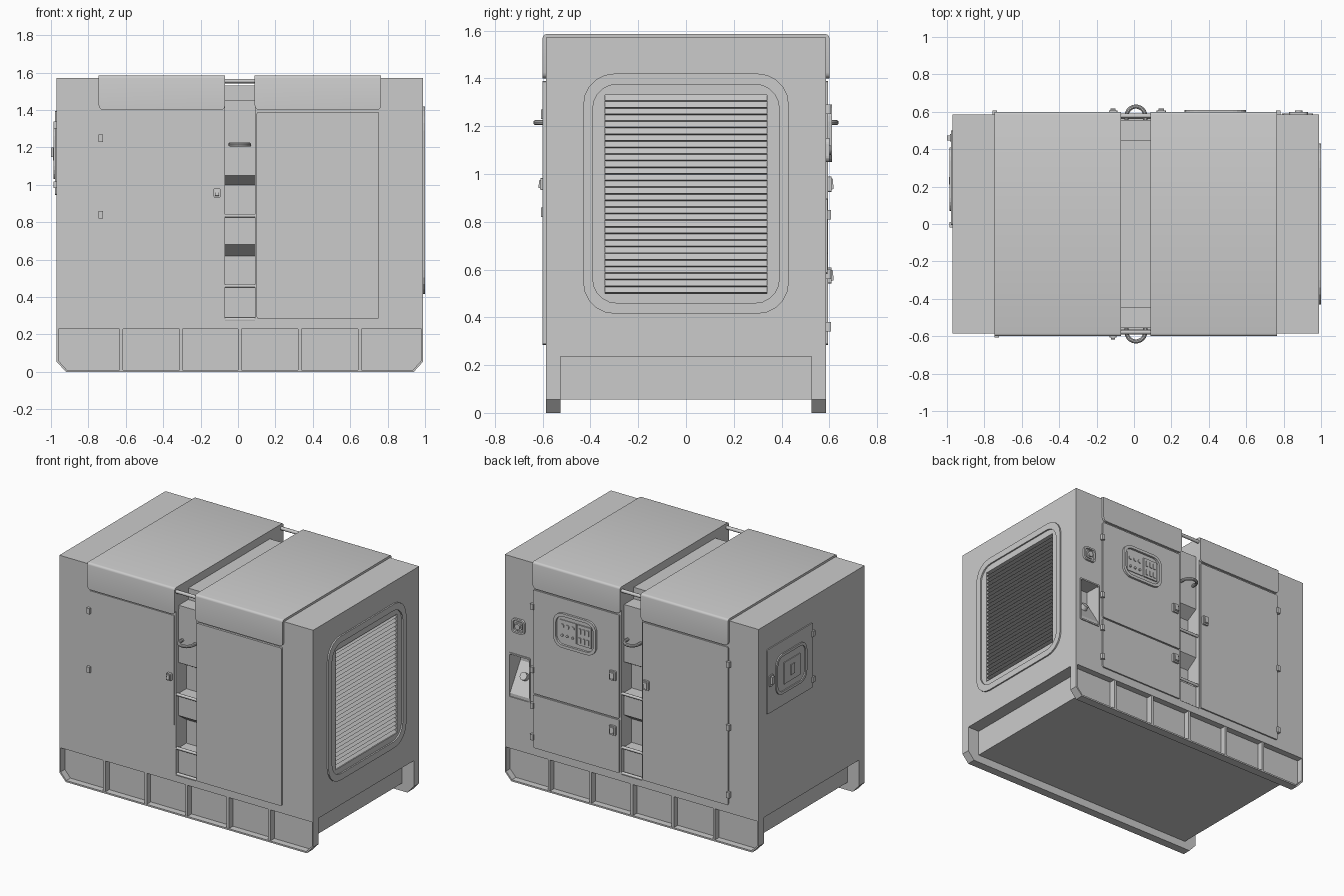
import bpy, bmesh
from math import sin, cos, pi, radians

if "Cube" in bpy.data.objects:
    bpy.data.objects.remove(bpy.data.objects["Cube"])

AX = {'x': lambda p, t: (t, p[0], p[1]), 'y': lambda p, t: (p[0], t, p[1]), 'z': lambda p, t: (p[0], p[1], t)}


def finish(name, bm):
    bmesh.ops.recalc_face_normals(bm, faces=bm.faces)
    me = bpy.data.meshes.new(name)
    bm.to_mesh(me)
    bm.free()
    ob = bpy.data.objects.new(name, me)
    bpy.context.collection.objects.link(ob)
    return ob


def smooth(ob):
    bpy.ops.object.select_all(action='DESELECT')
    ob.select_set(True)
    bpy.context.view_layer.objects.active = ob
    bpy.ops.object.shade_smooth_by_angle(angle=radians(35))
    return ob


def prism(name, pts, axis, a, b):
    """Extrude a closed outline along an axis."""
    bm = bmesh.new()
    lo, hi = ([bm.verts.new(AX[axis](p, t)) for p in pts] for t in (a, b))
    bm.faces.new(lo)
    bm.faces.new(hi)
    n = len(pts)
    for i in range(n):
        j = (i + 1) % n
        bm.faces.new((lo[i], lo[j], hi[j], hi[i]))
    return finish(name, bm)


def ring(name, outer, inner, axis, a, b):
    """Flat frame between two outlines with equal point counts."""
    bm = bmesh.new()
    loops = [[bm.verts.new(AX[axis](p, t)) for p in o] for o, t in ((outer, a), (outer, b), (inner, b), (inner, a))]
    n = len(outer)
    for k in range(4):
        u, v = loops[k], loops[(k + 1) % 4]
        for i in range(n):
            j = (i + 1) % n
            bm.faces.new((u[i], u[j], v[j], v[i]))
    return finish(name, bm)


def box(name, x, y, z):
    return prism(name, [(x[0], y[0]), (x[1], y[0]), (x[1], y[1]), (x[0], y[1])], 'z', *z)


def rrect(u0, u1, v0, v1, r, seg=5):
    pts = []
    for k, (cu, cv) in enumerate(((u1 - r, v1 - r), (u0 + r, v1 - r), (u0 + r, v0 + r), (u1 - r, v0 + r))):
        for i in range(seg + 1):
            t = (k + i / seg) * pi / 2
            pts.append((cu + r * cos(t), cv + r * sin(t)))
    return pts


def circle(u, v, r, n=16):
    return [(u + r * cos(2 * pi * i / n), v + r * sin(2 * pi * i / n)) for i in range(n)]


def bevel(ob, width, seg, test):
    bm = bmesh.new()
    bm.from_mesh(ob.data)
    es = [e for e in bm.edges if test(*(v.co for v in e.verts))]
    bmesh.ops.bevel(bm, geom=es, offset=width, segments=seg, profile=0.5, affect='EDGES')
    bm.to_mesh(ob.data)
    bm.free()
    return ob


def cut(ob, cutter):
    m = ob.modifiers.new('cut', 'BOOLEAN')
    m.object, m.operation, m.solver = cutter, 'DIFFERENCE', 'EXACT'
    bpy.context.view_layer.objects.active = ob
    bpy.ops.object.modifier_apply(modifier=m.name)
    bpy.data.objects.remove(cutter)


# Enclosure halves, leaving a ladder channel between them
box('enclosure_left', (-.97, -.07), (-.585, .585), (.235, 1.57))
right = box('enclosure_right', (.09, .99), (-.585, .585), (.235, 1.57))
cut(right, box('grille_cutter', (.95, 1.1), (-.34, .34), (.5, 1.33)))
cut(right, prism('pocket_cutter', [(.60, .89), (.47, .89), (.47, .80), (.60, .59)], 'x', .80, .95))

# Step channel, stepped profile on both sides
half = [(.585, .235), (.585, .275), (.555, .275), (.555, .455), (.47, .455), (.47, .62), (.555, .68), (.555, .835),
        (.47, .835), (.47, 1.0), (.555, 1.05), (.555, 1.45), (.45, 1.45), (.45, 1.53)]
prism('step_channel', half + [(-y, z) for y, z in reversed(half)], 'x', -.07, .09)

# Roof hoods with rolled edges and clipped lower corners
for name, x0, x1 in (('left', -.745, -.069), ('right', .089, .765)):
    h = box('roof_hood_' + name, (x0, x1), (-.6, .6), (1.4, 1.585))
    bevel(h, .025, 3, lambda a, b: abs(a.y - b.y) > 1 and a.z < 1.5)
    bevel(h, .015, 3, lambda a, b: abs(a.x - b.x) > .5 and min(a.z, b.z) > 1.5)
    smooth(h)

# Radiator grille on the right end
ring('grille_frame', rrect(-.43, .43, .415, 1.42, .13), rrect(-.39, .39, .46, 1.375, .1), 'x', .98, 1.0)
n = 30
dz = .83 / n
saw = [(.94, 1.33)]
for i in range(n):
    z = 1.33 - i * dz
    saw += [(.962, z), (.988, z - dz * .85)]
saw += [(.962, .5), (.94, .5)]
prism('grille_louvres', saw, 'y', -.34, .34)

# Base core
box('base_core', (-.88, .90), (-.53, .53), (.055, .24))

for s, side in ((-1, 'front'), (1, 'back')):
    # Skid channels: web, bent flange and ribs
    lo = [(-.97, .24), (-.97, .055), (-.92, 0), (.94, 0), (.99, .055), (.99, .24)]
    hi = [(.98, .24), (.98, .06), (.936, .011), (-.916, .011), (-.96, .06), (-.96, .24)]
    prism('skid_web_' + side, lo, 'y', s * .525, s * .54)
    prism('skid_flange_' + side, lo + hi, 'y', s * .525, s * .585)
    box('skid_top_' + side, (-.97, .99), sorted((s * .525, s * .585)), (.228, .245))
    for x in (-.625, -.305, .01, .33, .65):
        box('skid_rib_' + side, (x - .009, x + .009), sorted((s * .525, s * .583)), (.005, .235))
    # Rungs and top tie rod across the channel
    for z in (.46, .835, .28):
        smooth(prism('rung_' + side, circle(s * .572, z, .01, 12), 'x', -.07, .09))
    smooth(prism('tie_rod_' + side, circle(s * .578, 1.555, .012, 12), 'x', -.08, .10))
    # Lifting eye
    cu = bpy.data.curves.new('lifting_eye_' + side, 'CURVE')
    cu.dimensions, cu.bevel_depth, cu.bevel_resolution, cu.use_fill_caps = '3D', .011, 3, True
    path = [(.06, .54)] + [(.01 + .05 * cos(pi * i / 12), .578 + .05 * sin(pi * i / 12)) for i in range(13)] + [(-.04, .54)]
    sp = cu.splines.new('POLY')
    sp.points.add(len(path) - 1)
    for p, (x, y) in zip(sp.points, path):
        p.co = (x, s * y, 1.215, 1)
    ob = bpy.data.objects.new('lifting_eye_' + side, cu)
    bpy.context.collection.objects.link(ob)
    bpy.ops.object.select_all(action='DESELECT')
    ob.select_set(True)
    bpy.context.view_layer.objects.active = ob
    bpy.ops.object.convert(target='MESH')
    smooth(ob)


def panel(name, x, z, s, out):
    prism(name, rrect(x[0], x[1], z[0], z[1], .008, 2), 'y', s * .575, s * out)


def hinge(x, z, s):
    box('hinge', (x - .012, x + .012), sorted((s * .58, s * .606)), (z - .02, z + .02))


def latch(x, z, s, w, h):
    prism('latch_plate', rrect(x - w / 2, x + w / 2, z - h / 2, z + h / 2, .006, 2), 'y', s * .58, s * .608)
    prism('latch_paddle', [(s * .60, z - h * .4), (s * .618, z - h * .3), (s * .614, z + h * .35), (s * .60, z + h * .4)],
          'x', x - w * .3, x + w * .3)


# Side doors
panel('front_left_door', (-.735, -.08), (.62, 1.388), -1, .59)
panel('front_right_door', (.10, .755), (.285, 1.388), -1, .6)
panel('back_upper_door', (.10, .765), (.665, 1.388), 1, .595)
panel('back_lower_door', (.10, .765), (.285, .655), 1, .595)
panel('back_tall_door', (-.74, -.08), (.285, 1.388), 1, .595)
latch(-.112, .957, -1, .036, .05)
latch(-.112, .957, 1, .045, .065)
latch(.145, .957, 1, .05, .065)
latch(.145, .575, 1, .05, .065)
for x, z, s in ((-.735, 1.25, -1), (-.735, .84, -1), (-.745, 1.27, 1), (-.745, .83, 1), (-.745, .36, 1),
                (.77, 1.27, 1), (.77, .83, 1), (.77, .58, 1), (.77, .36, 1)):
    hinge(x, z, s)

# Control window with instrument panel
ring('control_window_frame', rrect(.27, .60, 1.05, 1.29, .07), rrect(.29, .58, 1.07, 1.27, .055), 'y', .58, .61)
box('meter_panel', (.43, .56), (.59, .600), (1.10, 1.24))
box('breaker_panel', (.31, .42), (.59, .604), (1.10, 1.24))
for i in range(3):
    smooth(prism('meter_dial', circle(.455 + i * .04, 1.20, .014, 12), 'y', .59, .606))
    smooth(prism('control_button', circle(.455 + i * .04, 1.135, .009, 10), 'y', .59, .608))
    for z in (1.135, 1.20):
        box('breaker_switch', (.325 + i * .031, .343 + i * .031), (.60, .609), (z - .018, z + .018))

# Emergency stop
ring('stop_bezel', rrect(.83, .93, 1.05, 1.15, .025), rrect(.842, .918, 1.062, 1.138, .018), 'y', .575, .60)
smooth(prism('stop_collar', circle(.88, 1.10, .03), 'y', .575, .594))
smooth(prism('stop_button', circle(.88, 1.10, .02), 'y', .575, .606))

# Filler pocket trim and cap
ring('pocket_trim', rrect(.792, .958, .582, .898, .006, 1), rrect(.80, .95, .592, .888, .004, 1), 'y', .575, .592)
cap = smooth(prism('filler_cap', circle(0, 0, .026), 'z', -.02, .03))
cap.location = (.875, .52, .72)
cap.rotation_euler = (radians(-58), 0, 0)

# Terminal hatch on the left end
prism('terminal_hatch', rrect(-.005, .50, .945, 1.395, .008, 2), 'x', -.96, -.978)
ring('hatch_window_frame', rrect(.07, .41, 1.03, 1.31, .07), rrect(.088, .392, 1.048, 1.292, .055), 'x', -.97, -.986)
box('hatch_breaker', (-.983, -.97), (.14, .32), (1.09, 1.24))
box('hatch_breaker_lever', (-.988, -.97), (.21, .25), (1.13, 1.20))
prism('hatch_latch_plate', rrect(.44, .48, 1.13, 1.21, .008, 2), 'x', -.97, -.985)
box('hatch_latch', (-1.0, -.97), (.447, .473), (1.15, 1.20))
for z in (1.32, 1.0):
    box('hatch_hinge', (-.987, -.96), (-.018, .01), (z - .018, z + .018))
